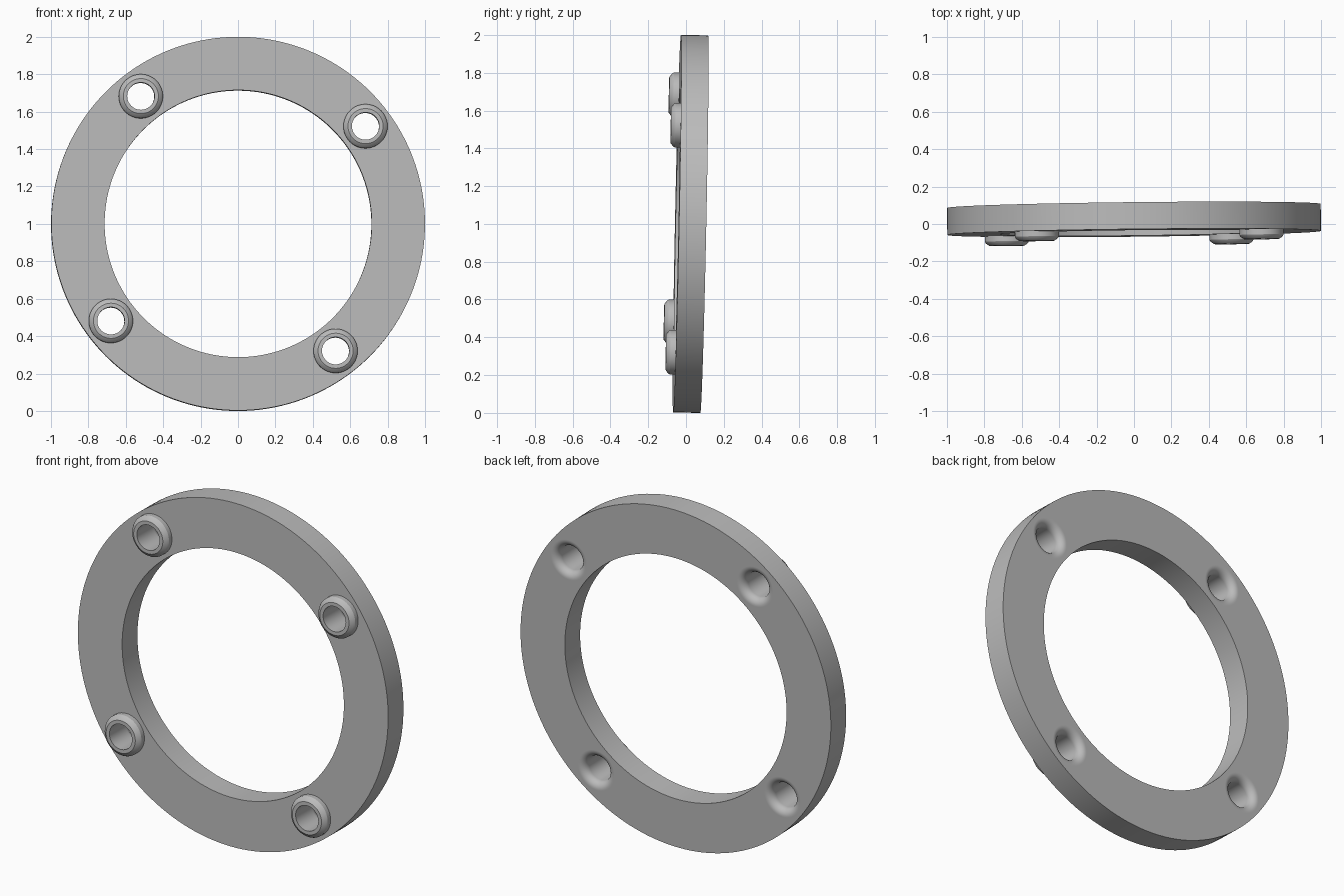
import bpy
import bmesh
import math
from mathutils import Matrix

cube = bpy.data.objects.get("Cube")
if cube:
    bpy.data.objects.remove(cube)

FRONT, BACK = -0.072, 0.072      # faces of the ring
HOLE, BOSS = 0.073, 0.118        # bore and boss radii
BOLT_RADIUS, BOLT_START = 0.857, 37.4

grey = bpy.data.materials.new("plain_grey")
grey.use_nodes = True
colour = (0.5, 0.5, 0.5, 1)
grey.diffuse_color = colour
grey.node_tree.nodes["Principled BSDF"].inputs["Base Color"].default_value = colour

# Slight lean of the whole assembly
LEAN = (Matrix.Translation((0, 0.0245, 1.0))
        @ Matrix.Rotation(0.011, 4, 'Z') @ Matrix.Rotation(-0.0205, 4, 'X'))


def lathe(name, profile, steps, place=Matrix()):
    """Revolve a closed (radius, y) profile around the y axis."""
    bm = bmesh.new()
    rings = []
    for i in range(steps):
        a = math.tau * i / steps
        rings.append([bm.verts.new((r * math.cos(a), y, r * math.sin(a)))
                      for r, y in profile])
    n = len(profile)
    for i in range(steps):
        p, q = rings[i], rings[(i + 1) % steps]
        for j in range(n):
            k = (j + 1) % n
            bm.faces.new((p[j], p[k], q[k], q[j]))
    bmesh.ops.recalc_face_normals(bm, faces=bm.faces)
    mesh = bpy.data.meshes.new(name)
    bm.to_mesh(mesh)
    bm.free()
    mesh.materials.append(grey)
    obj = bpy.data.objects.new(name, mesh)
    obj.matrix_world = LEAN @ place
    bpy.context.collection.objects.link(obj)
    return obj


def smooth(obj):
    bpy.ops.object.select_all(action='DESELECT')
    obj.select_set(True)
    bpy.context.view_layer.objects.active = obj
    bpy.ops.object.shade_smooth_by_angle(angle=math.radians(30))


# Flat ring
ring = lathe("ring", [(0.999, FRONT), (0.999, BACK), (0.714, BACK), (0.714, FRONT)], 160)

# Bushing profile: flared mouth at the back, straight bore, chamfered boss in front
flare = BOSS - HOLE - 0.003
profile = [(BOSS, BACK)]
for i in range(11):
    a = math.pi / 2 * i / 10
    profile.append((HOLE + flare * (1 - math.sin(a)), BACK - flare * (1 - math.cos(a))))
profile += [(HOLE, FRONT - 0.051), (0.094, FRONT - 0.051),
            (0.112, FRONT - 0.038), (BOSS, FRONT - 0.028), (BOSS, FRONT)]

# Four bushings, each seated in a matching socket cut through the ring
for i in range(4):
    a = math.radians(BOLT_START + 90 * i)
    place = Matrix.Translation((BOLT_RADIUS * math.cos(a), 0, BOLT_RADIUS * math.sin(a)))
    smooth(lathe(f"bushing_{i + 1}", profile, 48, place))

    bm = bmesh.new()
    bmesh.ops.create_cone(bm, cap_ends=True, segments=48, radius1=BOSS, radius2=BOSS,
                          depth=0.5, matrix=Matrix.Rotation(math.pi / 2, 4, 'X'))
    mesh = bpy.data.meshes.new("socket_cutter")
    bm.to_mesh(mesh)
    bm.free()
    cutter = bpy.data.objects.new("socket_cutter", mesh)
    cutter.matrix_world = LEAN @ place
    bpy.context.collection.objects.link(cutter)
    cut = ring.modifiers.new("socket", 'BOOLEAN')
    cut.operation = 'DIFFERENCE'
    cut.solver = 'EXACT'
    cut.object = cutter
    bpy.context.view_layer.objects.active = ring
    bpy.context.view_layer.update()
    with bpy.context.temp_override(object=ring, active_object=ring):
        bpy.ops.object.modifier_apply(modifier=cut.name)
    bpy.data.objects.remove(cutter)

smooth(ring)
